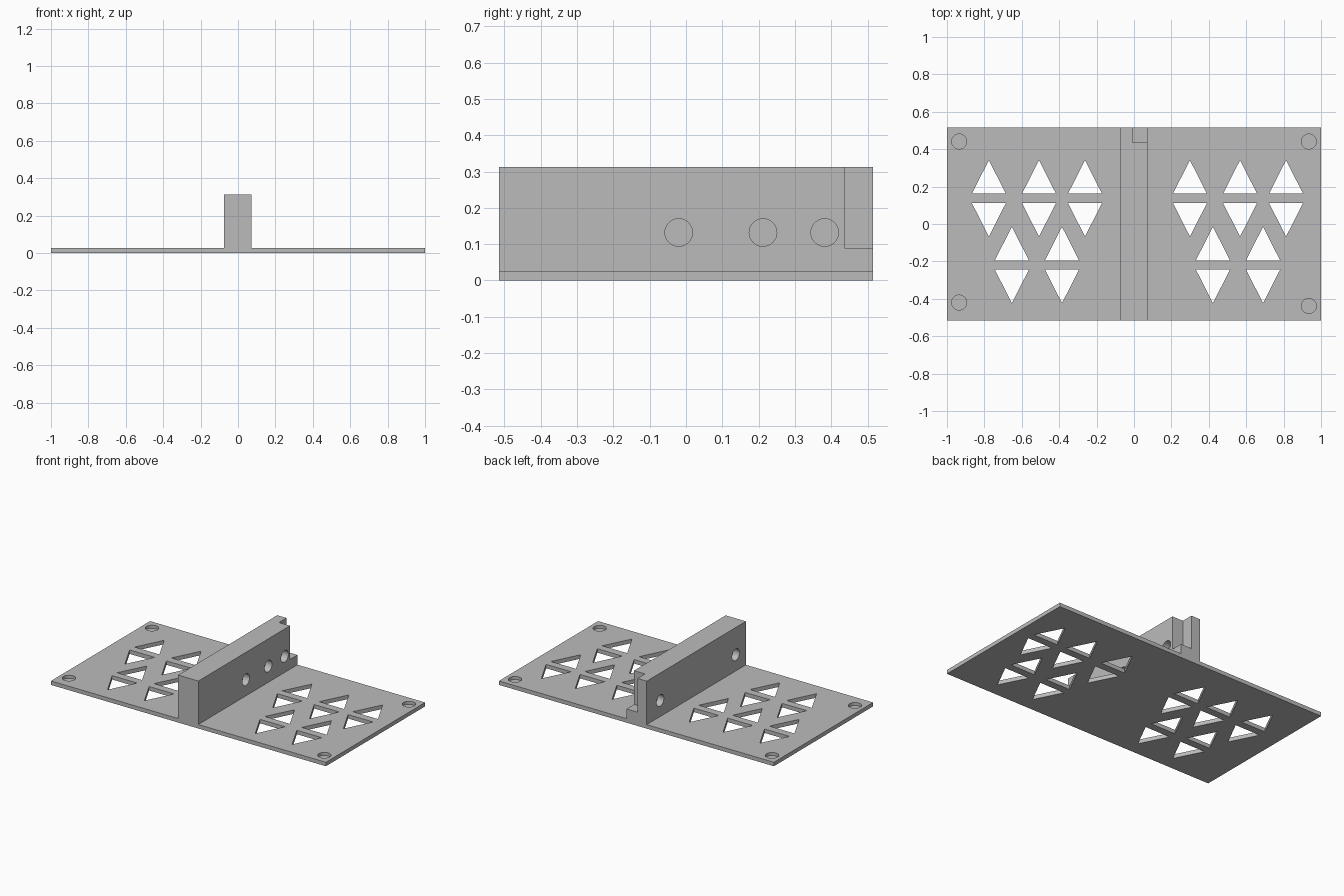
import bpy
import bmesh
from math import cos, sin, tau
from mathutils import Vector

cube = bpy.data.objects.get("Cube")
if cube:
    bpy.data.objects.remove(cube, do_unlink=True)

grey = bpy.data.materials.new("plain_grey")
grey.use_nodes = True
colour = (0.5, 0.5, 0.5, 1)
grey.diffuse_color = colour
grey.node_tree.nodes["Principled BSDF"].inputs["Base Color"].default_value = colour

HALF_Y = 0.515
PLATE = 0.026
TOP = 0.312
LEFT, RIGHT = -0.075, 0.072


def prism(bm, outline, direction):
    """Extrude a closed outline of 3D points along a vector."""
    face = bm.faces.new([bm.verts.new(p) for p in outline])
    extruded = bmesh.ops.extrude_face_region(bm, geom=[face])["geom"]
    verts = [g for g in extruded if isinstance(g, bmesh.types.BMVert)]
    bmesh.ops.translate(bm, verts=verts, vec=Vector(direction))


def make_object(name, bm):
    bmesh.ops.recalc_face_normals(bm, faces=bm.faces)
    mesh = bpy.data.meshes.new(name)
    bm.to_mesh(mesh)
    bm.free()
    mesh.materials.append(grey)
    obj = bpy.data.objects.new(name, mesh)
    bpy.context.collection.objects.link(obj)
    return obj


def circle(radius, count=32):
    return [(radius * cos(tau * i / count), radius * sin(tau * i / count))
            for i in range(count)]


# Plate and upright wall share one inverted-T section
section = [(-1, 0), (1, 0), (1, PLATE), (RIGHT, PLATE), (RIGHT, TOP),
           (LEFT, TOP), (LEFT, PLATE), (-1, PLATE)]
bm = bmesh.new()
prism(bm, [(x, -HALF_Y, z) for x, z in section], (0, 2 * HALF_Y, 0))
bracket = make_object("mounting_bracket", bm)

cut = bmesh.new()

# Paired triangular windows, the same pattern on both wings
for shift in (0, 1.075):
    for centres, middle in (((-0.776, -0.508, -0.262), 0.137),
                            ((-0.653, -0.385), -0.219)):
        for x in centres:
            for side in (1, -1):
                base, tip = middle + side * 0.025, middle + side * 0.204
                outline = [(x + shift - 0.091, base, -0.1),
                           (x + shift + 0.091, base, -0.1),
                           (x + shift, tip, -0.1)]
                prism(cut, outline, (0, 0, 0.2))

# Blind corner recesses in the plate
for cx, cy in ((-0.935, 0.441), (0.935, 0.441), (-0.935, -0.42), (0.935, -0.438)):
    prism(cut, [(cx + a, cy + b, 0.006) for a, b in circle(0.04)], (0, 0, 0.1))

# Blind round holes in both sides of the wall
for face_x, depth, centres in ((RIGHT, -0.045, (-0.02, 0.212, 0.382)),
                               (LEFT, 0.045, (-0.41, 0.375))):
    for cy in centres:
        outline = [(face_x - depth, cy + a, 0.132 + b) for a, b in circle(0.038)]
        prism(cut, outline, (2 * depth, 0, 0))

# Notch at the rear end of the wall
prism(cut, [(-0.008, 0.437, 0.09), (0.2, 0.437, 0.09),
            (0.2, 0.7, 0.09), (-0.008, 0.7, 0.09)], (0, 0, 0.4))

cutter = make_object("hole_cutter", cut)
cutter.hide_render = True

# Cut everything, then discard the helper
boolean = bracket.modifiers.new("cut_holes", "BOOLEAN")
boolean.operation = "DIFFERENCE"
boolean.solver = "EXACT"
boolean.object = cutter
bpy.context.view_layer.objects.active = bracket
bracket.select_set(True)
bpy.ops.object.modifier_apply(modifier=boolean.name)
bpy.data.objects.remove(cutter, do_unlink=True)
